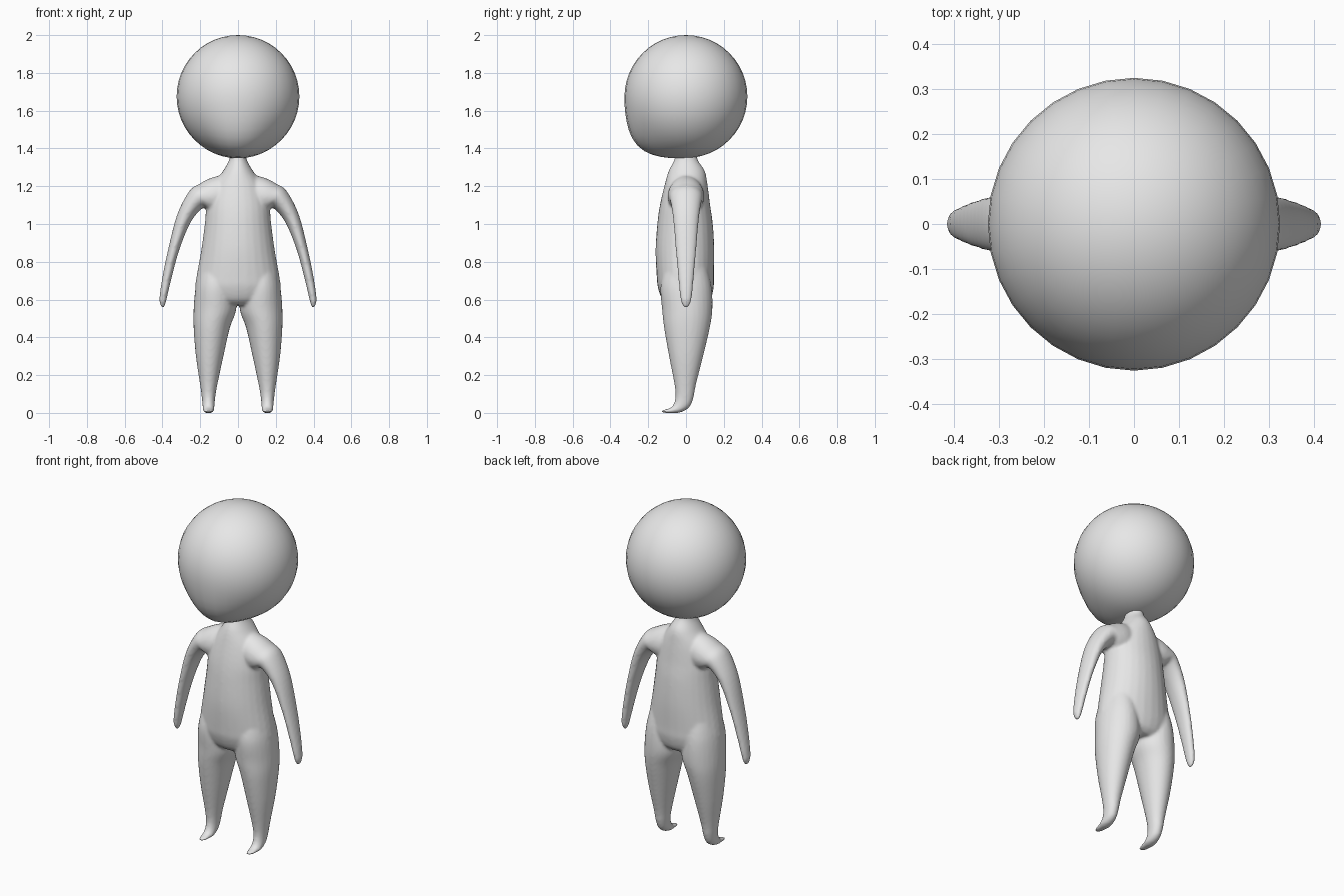
import bpy, bmesh, math
from mathutils import Vector

if "Cube" in bpy.data.objects:
    bpy.data.objects.remove(bpy.data.objects["Cube"])

grey = bpy.data.materials.new("plain grey")
grey.diffuse_color = (0.8, 0.8, 0.8, 1)
grey.use_nodes = True
grey.node_tree.nodes["Principled BSDF"].inputs["Base Color"].default_value = grey.diffuse_color


def spline(p0, p1, p2, p3, t):
    """Catmull-Rom blend of ring parameters."""
    return [0.5 * (2 * b + (c - a) * t + (2 * a - 5 * b + 4 * c - d) * t * t
                   + (3 * b - a - 3 * c + d) * t ** 3)
            for a, b, c, d in zip(p0, p1, p2, p3)]


def loft(bm, rings, place, steps=5, sides=28):
    """Closed tube; a ring is two opposite points (u1, v1, u2, v2), a half width and an offset."""
    n = len(rings)
    fine = []
    for i in range(n - 1):
        quad = [rings[max(0, min(n - 1, i + k))] for k in (-1, 0, 1, 2)]
        fine += [spline(*quad, s / steps) for s in range(steps)]
    fine.append(rings[-1])
    loops = []
    for u1, v1, u2, v2, w, off in fine:
        loop = []
        for k in range(sides):
            a = math.tau * k / sides
            c, s = math.cos(a) / 2, math.sin(a)
            u = (u1 + u2) / 2 + (u1 - u2) * c
            v = (v1 + v2) / 2 + (v1 - v2) * c
            loop.append(bm.verts.new(place(u, v, w * s, off)))
        loops.append(loop)
    faces = [bm.faces.new(loops[0]), bm.faces.new(loops[-1])]
    for a, b in zip(loops, loops[1:]):
        for k in range(sides):
            m = (k + 1) % sides
            faces.append(bm.faces.new((a[k], a[m], b[m], b[k])))
    bmesh.ops.recalc_face_normals(bm, faces=faces)


def finish(bm, name):
    mesh = bpy.data.meshes.new(name)
    bm.to_mesh(mesh)
    bm.free()
    ob = bpy.data.objects.new(name, mesh)
    bpy.context.collection.objects.link(ob)
    return ob


# Torso: z, front y, back y, half width
torso = [(0.57, -0.09, 0.10, 0.13), (0.60, -0.125, 0.13, 0.195),
         (0.66, -0.148, 0.146, 0.224), (0.72, -0.155, 0.148, 0.22),
         (0.86, -0.161, 0.15, 0.195), (1.0, -0.152, 0.142, 0.176),
         (1.1, -0.138, 0.128, 0.166), (1.2, -0.115, 0.115, 0.135),
         (1.28, -0.092, 0.10, 0.08), (1.34, -0.062, 0.062, 0.047),
         (1.40, -0.055, 0.055, 0.04)]
# Leg and foot: front y, z, back y, z, half width, centre x
leg = [(-0.11, 0.78, 0.11, 0.78, 0.085, 0.115), (-0.135, 0.67, 0.135, 0.67, 0.104, 0.12),
       (-0.127, 0.55, 0.14, 0.55, 0.113, 0.122), (-0.116, 0.45, 0.126, 0.45, 0.096, 0.139),
       (-0.09, 0.3, 0.091, 0.3, 0.073, 0.15), (-0.061, 0.15, 0.053, 0.15, 0.046, 0.155),
       (-0.056, 0.09, 0.04, 0.08, 0.036, 0.156), (-0.062, 0.055, 0.018, 0.03, 0.032, 0.156),
       (-0.077, 0.031, -0.03, 0.002, 0.03, 0.156), (-0.102, 0.020, -0.085, -0.001, 0.026, 0.156),
       (-0.131, 0.013, -0.130, 0.001, 0.013, 0.156)]
# Arm: outer x, z, inner x, z, half depth
arm = [(0.06, 1.265, 0.03, 1.06, 0.085, 0), (0.14, 1.245, 0.10, 1.05, 0.097, 0),
       (0.20, 1.215, 0.15, 1.065, 0.094, 0), (0.257, 1.175, 0.185, 1.085, 0.085, 0),
       (0.322, 1.05, 0.25, 1.01, 0.069, 0), (0.37, 0.865, 0.31, 0.865, 0.055, 0),
       (0.40, 0.72, 0.35, 0.72, 0.042, 0), (0.416, 0.61, 0.376, 0.61, 0.031, 0),
       (0.412, 0.575, 0.386, 0.57, 0.02, 0), (0.405, 0.555, 0.395, 0.555, 0.008, 0)]

bm = bmesh.new()
loft(bm, [(f, z, b, z, w, 0) for z, f, b, w in torso], lambda u, v, w, o: (w, u, v))
for side in (-1, 1):
    loft(bm, leg, lambda u, v, w, o: (side * (w + o), u, v))
    loft(bm, arm, lambda u, v, w, o: (side * u, w, v))
body = finish(bm, "body")

# Fuse limbs and torso into one soft skin
fuse = body.modifiers.new("fuse", 'REMESH')
fuse.mode = 'VOXEL'
fuse.voxel_size = 0.008
soften = body.modifiers.new("soften", 'SMOOTH')
soften.factor = 0.5
soften.iterations = 8
bpy.context.view_layer.objects.active = body
body.select_set(True)
for name in ("fuse", "soften"):
    bpy.ops.object.modifier_apply(modifier=name)

# Head: sphere pulled out towards a chin
R = 0.325
chin = Vector((0, -0.68, -0.73)).normalized()
bm = bmesh.new()
bmesh.ops.create_uvsphere(bm, u_segments=32, v_segments=24, radius=R)
for v in bm.verts:
    angle = math.degrees(v.co.angle(chin))
    v.co *= 1 + 0.125 * math.exp(-(angle / 25) ** 2)
    v.co.z += 2 - R
head = finish(bm, "head")

for ob in (body, head):
    ob.data.materials.clear()
    ob.data.materials.append(grey)
    for p in ob.data.polygons:
        p.use_smooth = True
        p.material_index = 0
